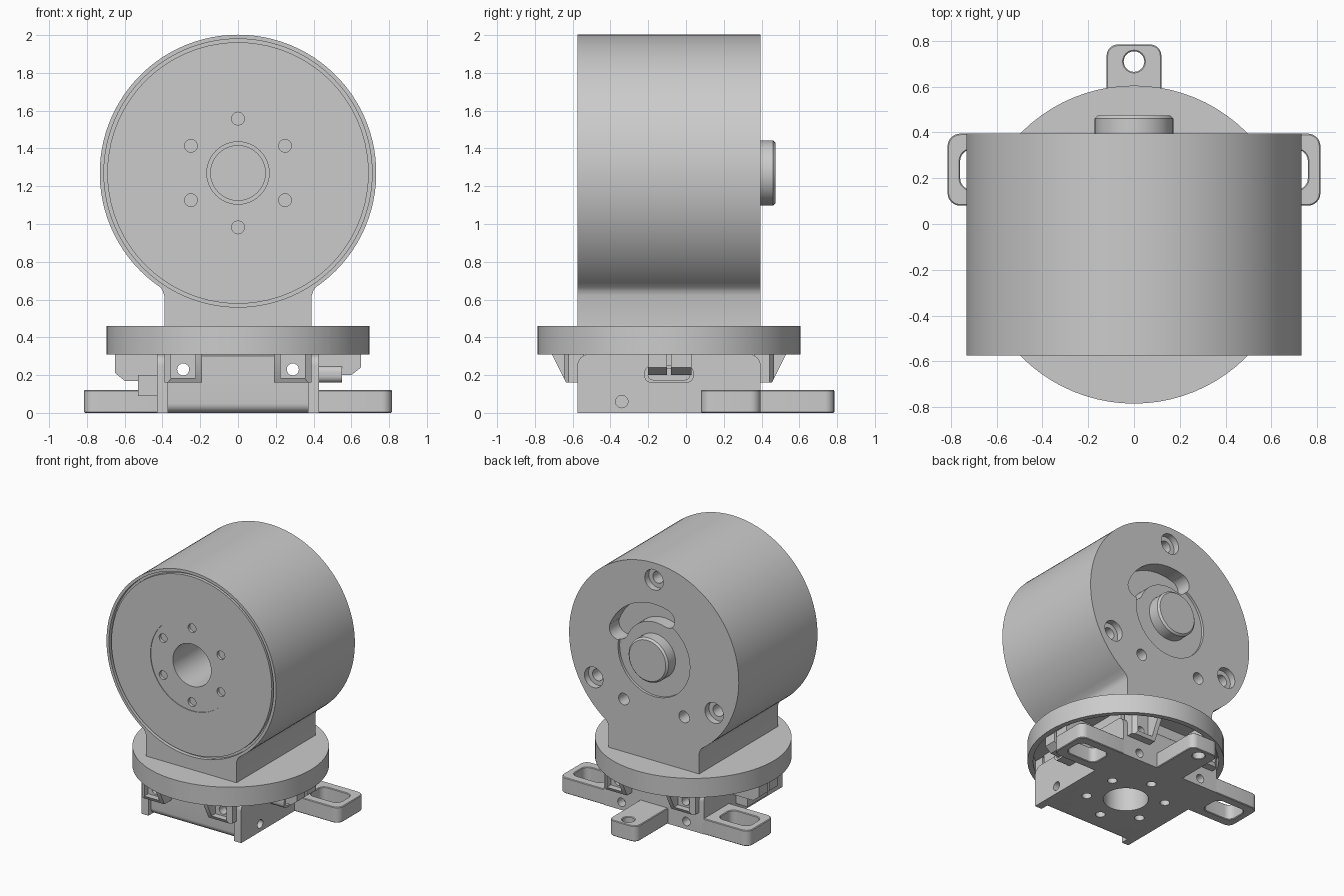
import bpy, bmesh, math
from mathutils import Vector

cube = bpy.data.objects.get("Cube")
if cube:
    bpy.data.objects.remove(cube, do_unlink=True)

GREY = bpy.data.materials.new("machined grey")
GREY.use_nodes = True
GREY.diffuse_color = (0.6, 0.6, 0.6, 1)
GREY.node_tree.nodes["Principled BSDF"].inputs["Base Color"].default_value = GREY.diffuse_color
PLACE = {"x": lambda u, v, d: (d, u, v),
         "y": lambda u, v, d: (u, d, v),
         "z": lambda u, v, d: (u, v, d)}


def prism(name, pts, axis, lo, hi):
    """Extrude a 2D outline along an axis."""
    bm = bmesh.new()
    face = bm.faces.new([bm.verts.new(PLACE[axis](u, v, lo)) for u, v in pts])
    ext = bmesh.ops.extrude_face_region(bm, geom=[face])
    move = Vector(PLACE[axis](0, 0, hi - lo))
    bmesh.ops.translate(bm, vec=move, verts=[g for g in ext["geom"] if isinstance(g, bmesh.types.BMVert)])
    bmesh.ops.recalc_face_normals(bm, faces=bm.faces)
    me = bpy.data.meshes.new(name)
    bm.to_mesh(me)
    bm.free()
    me.materials.append(GREY)
    ob = bpy.data.objects.new(name, me)
    bpy.context.collection.objects.link(ob)
    return ob


def arc(cx, cy, r, a0, a1, n):
    return [(cx + r * math.cos(math.radians(a0 + (a1 - a0) * i / n)),
             cy + r * math.sin(math.radians(a0 + (a1 - a0) * i / n))) for i in range(n + 1)]


def disc(name, c, r, axis, lo, hi, n=32):
    return prism(name, arc(c[0], c[1], r, 0, 360, n)[:-1], axis, lo, hi)


def rect(u0, u1, v0, v1, r=0):
    if not r:
        return [(u0, v0), (u1, v0), (u1, v1), (u0, v1)]
    return (arc(u1 - r, v1 - r, r, 0, 90, 6) + arc(u0 + r, v1 - r, r, 90, 180, 6)
            + arc(u0 + r, v0 + r, r, 180, 270, 6) + arc(u1 - r, v0 + r, r, 270, 360, 6))


def apply_mod(ob, mod):
    bpy.context.view_layer.objects.active = ob
    bpy.ops.object.modifier_apply(modifier=mod.name)


def cut(ob, *cutters, operation="DIFFERENCE"):
    for c in cutters:
        mod = ob.modifiers.new("cut", "BOOLEAN")
        mod.operation, mod.solver, mod.object = operation, "EXACT", c
        apply_mod(ob, mod)
        bpy.data.objects.remove(c, do_unlink=True)


def chamfer(ob, width):
    mod = ob.modifiers.new("bevel", "BEVEL")
    mod.width, mod.segments, mod.limit_method = width, 1, "ANGLE"
    apply_mod(ob, mod)


FRONT, BACK, AXIS, MID = -0.575, 0.395, 1.27, -0.09
HUB = (0, AXIS)


def polar(c, r, deg):
    return (c[0] + r * math.cos(math.radians(deg)), c[1] + r * math.sin(math.radians(deg)))


# Drum housing and filleted neck as one outline
outline = arc(0, AXIS, 0.732, -56, 236, 80)
neck = [(-0.398, 0.645), (-0.39, 0.62), (-0.39, 0.455)]
outline += neck + [(-x, z) for x, z in reversed(neck)]
housing = prism("drum_housing", outline, "y", FRONT, BACK)
cut(housing, disc("c", HUB, 0.71, "y", FRONT - 0.1, FRONT + 0.03, 80),
    disc("c", HUB, 0.165, "y", FRONT - 0.1, BACK - 0.1, 40))

# Rear face: shallow ring, round-ended slot, counterbored screws, small holes
cut(housing, disc("c", HUB, 0.31, "y", BACK - 0.02, BACK + 0.1, 48),
    prism("c", arc(0, AXIS, 0.41, 22, 108, 20) + arc(0, AXIS, 0.26, 108, 22, 20),
          "y", BACK - 0.12, BACK + 0.1))
for deg in (22, 108):
    cut(housing, disc("c", polar(HUB, 0.335, deg), 0.0748, "y", BACK - 0.12, BACK + 0.1, 24))
for deg in (90, 210, 330):
    p = polar(HUB, 0.6, deg)
    cut(housing, disc("c", p, 0.08, "y", BACK - 0.05, BACK + 0.1, 24),
        disc("c", p, 0.045, "y", BACK - 0.14, BACK + 0.1, 24))
for side in (-1, 1):
    cut(housing, disc("c", (side * 0.26, AXIS - 0.4), 0.045, "y", BACK - 0.12, BACK + 0.1, 24))

# Front rotor with hub plate, bolt circle and bore
rotor = disc("rotor_face", HUB, 0.692, "y", FRONT + 0.003, FRONT + 0.06, 80)
cut(rotor, disc("c", HUB, 0.355, "y", FRONT - 0.1, FRONT + 0.1, 64))
hub = disc("hub_plate", HUB, 0.356, "y", FRONT + 0.008, FRONT + 0.1, 64)
cut(hub, disc("c", HUB, 0.165, "y", FRONT - 0.1, FRONT + 0.2, 40))
for i in range(6):
    cut(hub, disc("c", polar(HUB, 0.288, 30 + 60 * i), 0.034, "y", FRONT - 0.1, FRONT + 0.06, 20))
liner = disc("bore_liner", HUB, 0.167, "y", FRONT + 0.45, BACK - 0.08, 40)
cut(liner, disc("c", HUB, 0.145, "y", FRONT - 0.1, BACK - 0.12, 40))

# Rear shaft
shaft = disc("shaft_end", HUB, 0.172, "y", BACK - 0.13, BACK + 0.08, 40)
chamfer(shaft, 0.014)

# Turntable with hollow underside
table = disc("turntable", (0, MID), 0.695, "z", 0.31, 0.46, 80)
cut(table, disc("c", (0, MID), 0.655, "z", 0.2, 0.40, 80))

# Lower body, with a recessed front rounded under, and the underside bore
side_outline = [(FRONT, 0), (BACK, 0)] + arc(BACK - 0.06, 0.25, 0.06, 0, 90, 6) \
    + arc(FRONT + 0.06, 0.25, 0.06, 90, 180, 6)
body = prism("lower_body", side_outline, "x", -0.43, 0.43)
round_under = arc(FRONT + 0.08, 0.05, 0.05, 270, 180, 8) + [
    (FRONT + 0.02, 0.05), (FRONT + 0.02, -0.01), (FRONT + 0.08, -0.01)]
cut(body, prism("c", rect(-0.37, 0.37, -0.1, 0.5), "y", FRONT - 0.1, FRONT + 0.03),
    prism("c", round_under, "x", -0.37, 0.37),
    disc("c", (0, MID), 0.16, "z", -0.1, 0.25, 40))
for i in range(6):
    cut(body, disc("c", polar((0, MID), 0.28, 30 + 60 * i), 0.035, "z", -0.1, 0.06, 20))
for side in (-1, 1):
    lo, hi = sorted((side * 0.36, side * 0.6))
    cut(body, disc("c", (-0.34, 0.06), 0.033, "x", lo, hi, 20),
        disc("c", (side * 0.28, 0.06), 0.033, "y", BACK - 0.07, BACK + 0.1, 20),
        disc("c", (side * 0.29, 0.23), 0.032, "y", FRONT - 0.1, BACK + 0.1, 20))
prism("turntable_core", rect(-0.4, 0.4, FRONT + 0.06, BACK - 0.06), "z", 0.29, 0.42)

# Slotted side ears and rear tab
for side, label in ((1, "left"), (-1, "right")):
    lo, hi = sorted((side * 0.36, side * 0.815))
    ear = prism(label + "_ear", rect(lo, hi, 0.08, BACK, 0.055), "z", 0, 0.122)
    lo, hi = sorted((side * 0.5, side * 0.76))
    cut(ear, prism("c", rect(lo, hi, 0.15, 0.325, 0.05), "z", -0.1, 0.3))
    chamfer(ear, 0.005)
tab = prism("rear_tab", rect(-0.12, 0.12, 0.3, 0.785, 0.05), "z", 0, 0.122)
cut(tab, disc("c", (0, 0.71), 0.045, "z", -0.1, 0.3, 24))
chamfer(tab, 0.005)

# Tapered lugs under the turntable, trimmed to its inner radius
for end, base, label in ((-1, FRONT, "front_lug"), (1, BACK, "rear_lug")):
    for x in (-0.29, 0.29):
        lug = prism(label, [(base - end * 0.035, 0.405), (base - end * 0.035, 0.16),
                            (base + end * 0.06, 0.16), (base + end * 0.135, 0.31),
                            (base + end * 0.135, 0.405)], "x", x - 0.1, x + 0.1)
        cut(lug, disc("c", (0, MID), 0.66, "z", 0, 0.6, 80), operation="INTERSECT")
        # Pocket leaves two cheeks around the lug hole
        lo, hi = sorted((base + end * 0.025, base + end * 0.3))
        cut(lug, disc("c", (x, 0.23), 0.032, "y", base - 0.2, base + 0.2, 20),
            prism("c", rect(x - 0.065, x + 0.065, 0.185, 0.5), "y", lo, hi))

# Side blocks with split clips, cable socket and step
for side, label, low in ((1, "left", 0.20), (-1, "right", 0.17)):
    pts = [(0.42, 0.405), (0.42, low), (0.6, low), (0.65, low + 0.04), (0.65, 0.31), (0.55, 0.405)]
    for y0, y1 in ((-0.2, -0.1), (-0.08, 0.03)):
        prism(label + "_side_block", [(side * x, z) for x, z in pts], "y", y0, y1)
socket = prism("cable_socket", rect(-0.22, 0.04, 0.16, 0.25, 0.035), "x", 0.4, 0.55)
cut(socket, prism("c", rect(-0.2, 0.02, 0.175, 0.235, 0.025), "x", 0.5, 0.6))
prism("right_step", rect(-0.53, -0.42, 0.09, 0.2), "y", -0.25, 0)

# Smooth curved surfaces, keep hard edges
for ob in bpy.context.scene.objects:
    if ob.type == "MESH":
        bpy.ops.object.select_all(action="DESELECT")
        ob.select_set(True)
        bpy.context.view_layer.objects.active = ob
        bpy.ops.object.shade_smooth_by_angle(angle=math.radians(30))
